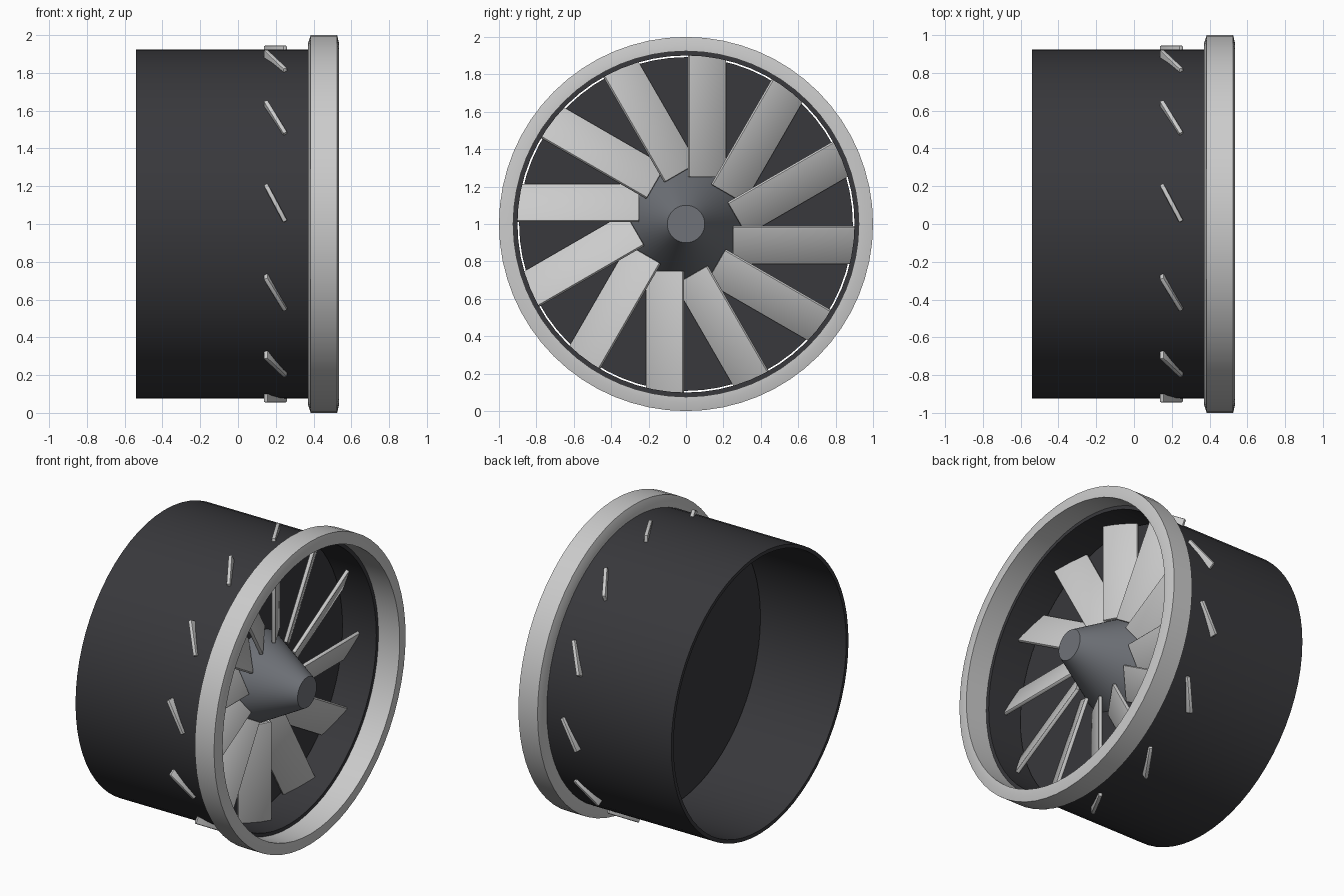
import bpy, bmesh, math
from mathutils import Matrix, Vector

if "Cube" in bpy.data.objects:
    bpy.data.objects.remove(bpy.data.objects["Cube"])

AXIS_Z = 1.0
SEG = 64


def material(name, rgb):
    m = bpy.data.materials.new(name)
    m.diffuse_color = (*rgb, 1)
    m.use_nodes = True
    m.node_tree.nodes["Principled BSDF"].inputs["Base Color"].default_value = m.diffuse_color
    return m


def finish(name, bm, mat=None):
    bmesh.ops.recalc_face_normals(bm, faces=bm.faces)
    me = bpy.data.meshes.new(name)
    bm.to_mesh(me)
    bm.free()
    ob = bpy.data.objects.new(name, me)
    bpy.context.collection.objects.link(ob)
    ob.location.z = AXIS_Z
    if mat:
        me.materials.append(mat)
    bpy.ops.object.select_all(action='DESELECT')
    ob.select_set(True)
    bpy.context.view_layer.objects.active = ob
    bpy.ops.object.shade_smooth_by_angle(angle=math.radians(30))
    return ob


def lathe(name, profile, mat=None, closed=True):
    """Revolve (x, radius) points around the x axis; open profiles get end caps."""
    bm = bmesh.new()
    rings = [[bm.verts.new((x, r * math.cos(2 * math.pi * i / SEG),
                            r * math.sin(2 * math.pi * i / SEG)))
              for i in range(SEG)] for x, r in profile]
    pairs = list(zip(rings, rings[1:]))
    if closed:
        pairs.append((rings[-1], rings[0]))
    else:
        bm.faces.new(rings[0])
        bm.faces.new(rings[-1])
    for a, b in pairs:
        for i in range(SEG):
            j = (i + 1) % SEG
            bm.faces.new((a[i], a[j], b[j], b[i]))
    return finish(name, bm, mat)


dark = material("dark_casing", (0.04, 0.04, 0.045))
slate = material("slate_hub", (0.16, 0.17, 0.19))

# Outer duct tube
lathe("duct", [(-0.54, 0.901), (-0.54, 0.925), (0.38, 0.925), (0.38, 0.901)], dark)

# Intake lip with chamfered edges
lathe("intake_lip", [(0.37, 0.924), (0.37, 0.955), (0.385, 1.0),
                     (0.525, 1.0), (0.535, 0.955), (0.535, 0.924)])

# Backing disc behind the blades
lathe("backing_disc", [(0.08, 0.892), (0.14, 0.892)], dark, closed=False)

# Tapered hub
lathe("hub", [(0.13, 0.305), (0.505, 0.1)], slate, closed=False)

# Twelve pitched blades whose tips pierce the duct
R_IN, R_OUT, CHORD, THICK = 0.25, 0.945, 0.225, 0.025
for k in range(12):
    bm = bmesh.new()
    bmesh.ops.create_cube(bm, size=1)
    bmesh.ops.scale(bm, vec=Vector((THICK, CHORD, R_OUT - R_IN)), verts=bm.verts)
    bmesh.ops.bevel(bm, geom=bm.edges[:], offset=0.008, segments=2,
                    profile=0.5, affect='EDGES')
    place = (Matrix.Rotation(math.radians(30 * k), 4, 'X')
             @ Matrix.Translation((0.198, 0.112, (R_IN + R_OUT) / 2))
             @ Matrix.Rotation(math.radians(28), 4, 'Z'))
    bmesh.ops.transform(bm, matrix=place, verts=bm.verts)
    finish(f"fan_blade_{k + 1}", bm)
